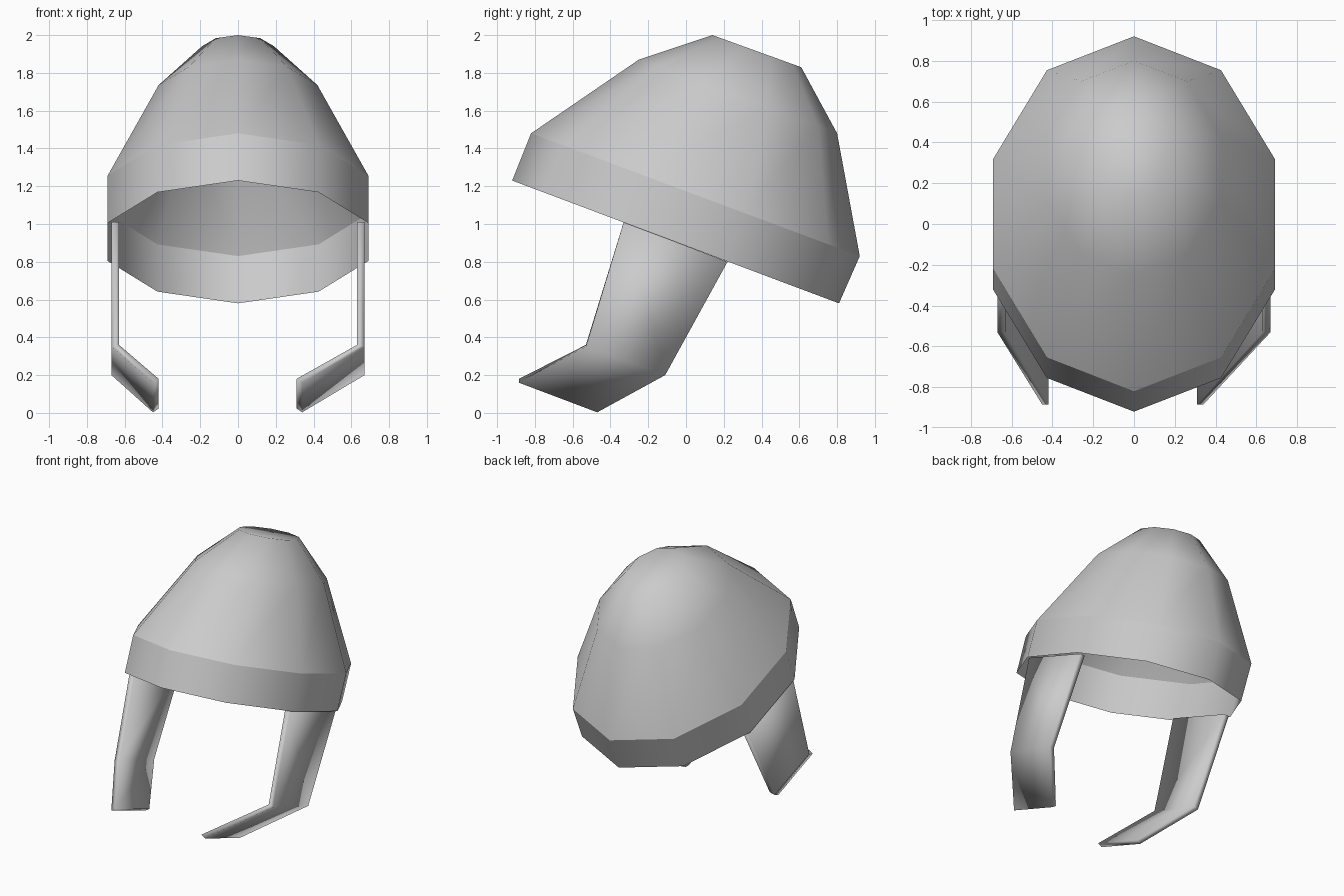
import bpy
import bmesh
from math import sin, cos, pi

if "Cube" in bpy.data.objects:
    bpy.data.objects.remove(bpy.data.objects["Cube"])

metal = bpy.data.materials.new("plain_grey")
metal.use_nodes = True
grey = (0.6, 0.6, 0.6, 1)
metal.diffuse_color = grey
metal.node_tree.nodes["Principled BSDF"].inputs["Base Color"].default_value = grey


def finish(bm, name):
    for f in bm.faces:
        f.smooth = True
    mesh = bpy.data.meshes.new(name)
    bm.to_mesh(mesh)
    bm.free()
    mesh.materials.append(metal)
    obj = bpy.data.objects.new(name, mesh)
    bpy.context.collection.objects.link(obj)
    return obj


def bridge(bm, a, b):
    n = len(a)
    for i in range(n):
        j = (i + 1) % n
        bm.faces.new((a[i], a[j], b[j], b[i]))


# Helmet shell: tilted ten-sided oval rings, open below
SIDES = 10
# centre y, centre z, half width, half depth, rise towards the front
RINGS = [
    (-0.055, 0.905, 0.726, 0.865, 0.325),
    (0.05, 1.155, 0.726, 0.87, 0.325),
    (0.275, 1.675, 0.442, 0.525, 0.195),
    (0.375, 1.915, 0.20, 0.235, 0.085),
]
bm = bmesh.new()
loops = []
for cy, cz, rx, ry, rise in RINGS:
    angles = [2 * pi * i / SIDES for i in range(SIDES)]
    loops.append([bm.verts.new((rx * sin(a), cy - ry * cos(a), cz + rise * cos(a)))
                  for a in angles])
for low, high in zip(loops, loops[1:]):
    bridge(bm, low, high)
bm.faces.new(loops[-1])
# Crisp line where the brow band meets the dome
for i in range(SIDES):
    bm.edges.get((loops[1][i], loops[1][i - 1])).smooth = False
finish(bm, "helmet_shell")


# Cheek guards: thin bent straps hanging from the rim
def cheek_guard(name, side, tip_x):
    # front y, front z, back y, back z, outer x, inner x, inner lift
    rows = [
        (-0.33, 1.01, 0.22, 0.80, 0.67, 0.63, 0.0),
        (-0.53, 0.35, -0.11, 0.20, 0.67, 0.63, 0.01),
        (-0.885, 0.16, -0.47, 0.003, tip_x, tip_x - 0.03, 0.02),
    ]
    bm = bmesh.new()
    sections = []
    for fy, fz, by, bz, outer, inner, lift in rows:
        corners = [(outer, fy, fz), (outer, by, bz),
                   (inner, by, bz + lift), (inner, fy, fz + lift)]
        sections.append([bm.verts.new((side * x, y, z)) for x, y, z in corners])
    for a, b in zip(sections, sections[1:]):
        bridge(bm, a, b)
    bm.faces.new(sections[0])
    bm.faces.new(sections[-1])
    bmesh.ops.recalc_face_normals(bm, faces=bm.faces)
    finish(bm, name)


cheek_guard("left_cheek_guard", 1, 0.34)
cheek_guard("right_cheek_guard", -1, 0.45)
